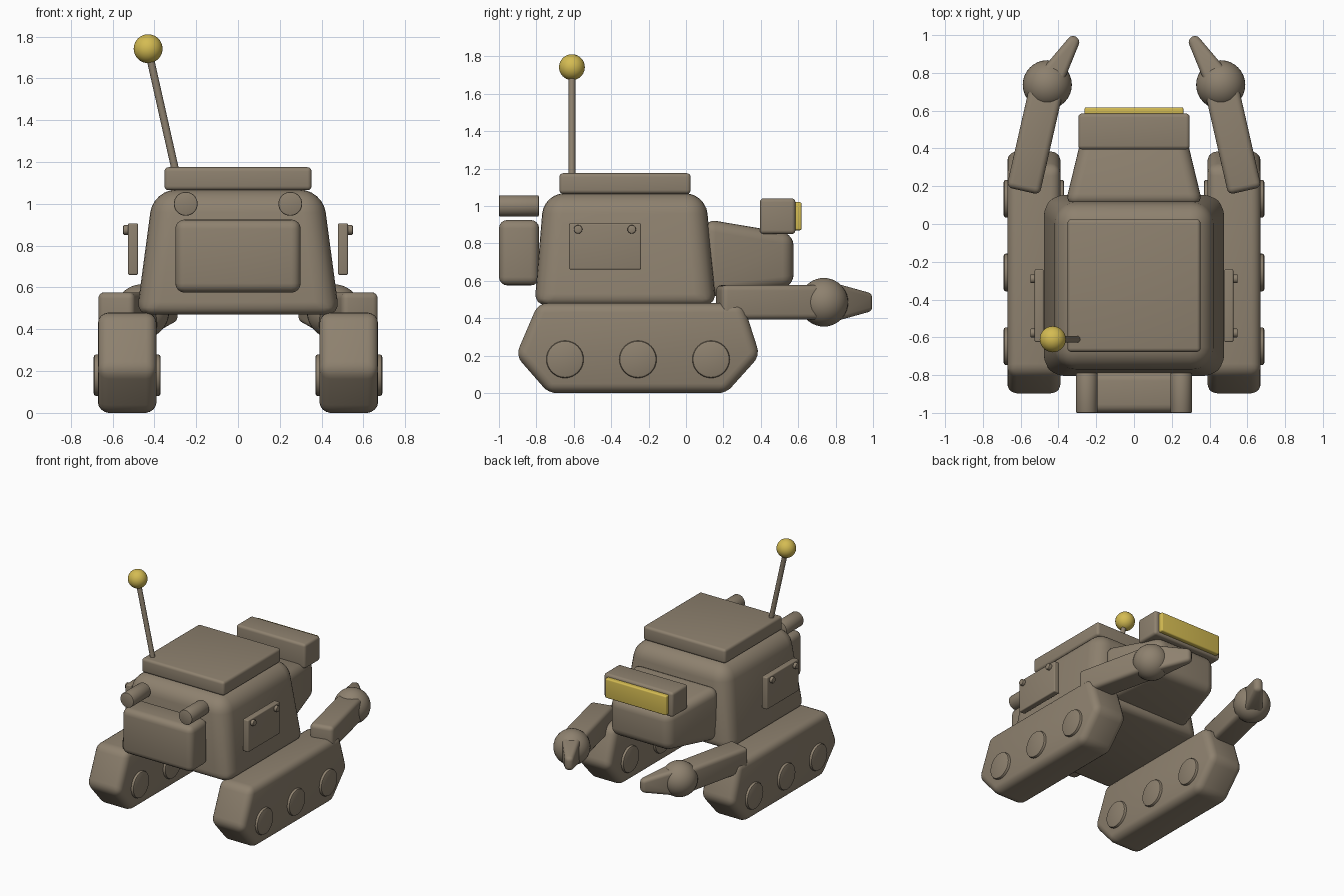
import bpy, bmesh, math
from mathutils import Vector

if "Cube" in bpy.data.objects:
    bpy.data.objects.remove(bpy.data.objects["Cube"])


def material(name, rgb):
    m = bpy.data.materials.new(name)
    m.diffuse_color = (*rgb, 1)
    m.use_nodes = True
    m.node_tree.nodes["Principled BSDF"].inputs["Base Color"].default_value = m.diffuse_color
    return m


BROWN = material("warm grey brown", (0.27, 0.22, 0.158))
YELLOW = material("lamp yellow", (0.66, 0.50, 0.085))


def finish(name, bm, mat, bevel=0, mirror=False, segments=4):
    bmesh.ops.recalc_face_normals(bm, faces=bm.faces)
    me = bpy.data.meshes.new(name)
    bm.to_mesh(me)
    bm.free()
    ob = bpy.data.objects.new(name, me)
    bpy.context.collection.objects.link(ob)
    me.materials.append(mat)
    bpy.ops.object.select_all(action='DESELECT')
    ob.select_set(True)
    bpy.context.view_layer.objects.active = ob
    if bevel:
        b = ob.modifiers.new("round", 'BEVEL')
        b.width, b.segments, b.limit_method = bevel, segments, 'WEIGHT'
        bpy.ops.object.modifier_apply(modifier=b.name)
    if mirror:
        m = ob.modifiers.new("mirror", 'MIRROR')
        m.use_mirror_merge = False
        bpy.ops.object.modifier_apply(modifier=m.name)
    bpy.ops.object.shade_smooth_by_angle(angle=math.radians(35))
    return ob


def loft(name, ring_a, ring_b, mat=BROWN, bevel=0.02, mirror=False,
         weight=lambda e: 1.0, segments=4):
    """Solid between two matching rings of points, edges rounded."""
    bm = bmesh.new()
    a = [bm.verts.new(p) for p in ring_a]
    b = [bm.verts.new(p) for p in ring_b]
    bm.faces.new(a)
    bm.faces.new(b)
    n = len(a)
    for i in range(n):
        bm.faces.new((a[i], a[(i + 1) % n], b[(i + 1) % n], b[i]))
    layer = bm.edges.layers.float.new("bevel_weight_edge")
    for e in bm.edges:
        e[layer] = weight(e)
    return finish(name, bm, mat, bevel, mirror, segments)


def rect_z(x0, x1, y0, y1, z):
    return [(x0, y0, z), (x1, y0, z), (x1, y1, z), (x0, y1, z)]


def box(name, x0, x1, y0, y1, z0, z1, **kw):
    return loft(name, rect_z(x0, x1, y0, y1, z0), rect_z(x0, x1, y0, y1, z1), **kw)


def section(c, d, w, h):
    """Rectangle w by h (half sizes) at c, facing horizontal direction d."""
    side, up, c = Vector((d.y, -d.x, 0)) * w, Vector((0, 0, h)), Vector(c)
    return [c - side - up, c + side - up, c + side + up, c - side + up]


def rod(name, p, q, r, sides=32, bevel=0.0, mirror=False):
    p, q = Vector(p), Vector(q)
    u = (q - p).normalized()
    s = u.orthogonal().normalized()
    t = u.cross(s)
    ring = [(s * math.cos(a) + t * math.sin(a)) * r
            for a in (2 * math.pi * i / sides for i in range(sides))]

    def rim(e):
        return 0.0 if abs((e.verts[0].co - e.verts[1].co).dot(u)) > 1e-3 else 1.0
    return loft(name, [p + v for v in ring], [q + v for v in ring],
                bevel=bevel, mirror=mirror, weight=rim, segments=2)


def ball(name, c, r, mat=BROWN, mirror=False):
    bm = bmesh.new()
    bmesh.ops.create_uvsphere(bm, u_segments=32, v_segments=20, radius=r)
    bmesh.ops.translate(bm, verts=bm.verts, vec=c)
    return finish(name, bm, mat, mirror=mirror)


# Tracks with three wheel hubs each
track = [(-0.91, 0.20), (-0.79, 0.48), (0.305, 0.48), (0.395, 0.20), (0.215, 0), (-0.735, 0)]
loft("tracks", [(0.39, y, z) for y, z in track], [(0.67, y, z) for y, z in track],
     bevel=0.05, mirror=True)
for i, y in enumerate((-0.647, -0.257, 0.134)):
    rod(f"wheels_{i + 1}", (0.37, y, 0.18), (0.69, y, 0.18), 0.1, bevel=0.012, mirror=True)


# Tapered body, rounder at the top than at the bottom
def body_weight(e):
    return 0.55 if max(v.co.z for v in e.verts) < 0.6 else 1.0


loft("body", rect_z(-0.485, 0.485, -0.81, 0.16, 0.47),
     rect_z(-0.405, 0.405, -0.76, 0.105, 1.068), bevel=0.11, weight=body_weight, segments=6)
box("roof_lid", -0.352, 0.352, -0.677, 0.025, 1.065, 1.175)

# Antenna
rod("antenna_rod", (-0.295, -0.61, 1.14), (-0.43, -0.61, 1.74), 0.018, 16)
ball("antenna_ball", (-0.43, -0.61, 1.742), 0.069, YELLOW)

# Backpack box and exhaust pipes
box("backpack", -0.3, 0.3, -1.0, -0.785, 0.575, 0.925, bevel=0.045)
rod("exhaust_pipes", (0.25, -1.0, 1.0), (0.25, -0.787, 1.0), 0.057, bevel=0.006, mirror=True)

# Side hatches with bolts
box("side_hatches", 0.478, 0.526, -0.625, -0.24, 0.66, 0.907, bevel=0.008, mirror=True)
for i, y in enumerate((-0.577, -0.29)):
    rod(f"hatch_bolts_{i + 1}", (0.51, y, 0.875), (0.549, y, 0.875), 0.023, 16,
        bevel=0.005, mirror=True)

# Snout and lamp bar
fwd = Vector((0, 1, 0))
loft("snout", section((0, 0.10, 0.72), fwd, 0.365, 0.21),
     section((0, 0.575, 0.71), fwd, 0.25, 0.14), bevel=0.06, segments=5)
box("lamp_housing", -0.295, 0.295, 0.395, 0.585, 0.85, 1.04)
box("lamp_glass", -0.262, 0.262, 0.57, 0.618, 0.87, 1.02, mat=YELLOW, bevel=0.01)

# Arms, joints and claws
shoulder, joint, tip = (Vector(p) for p in
                        ((0.587, 0.175, 0.485), (0.459, 0.737, 0.485), (0.306, 0.99, 0.485)))
d = (joint - shoulder).normalized()
loft("arms", section(shoulder, d, 0.09, 0.092), section(joint, d, 0.09, 0.092),
     bevel=0.03, mirror=True)
ball("arm_joints", joint, 0.13, mirror=True)
d = (tip - joint).normalized()
loft("claws", section(joint + d * 0.03, d, 0.07, 0.105), section(tip, d, 0.028, 0.048),
     bevel=0.025, mirror=True)
